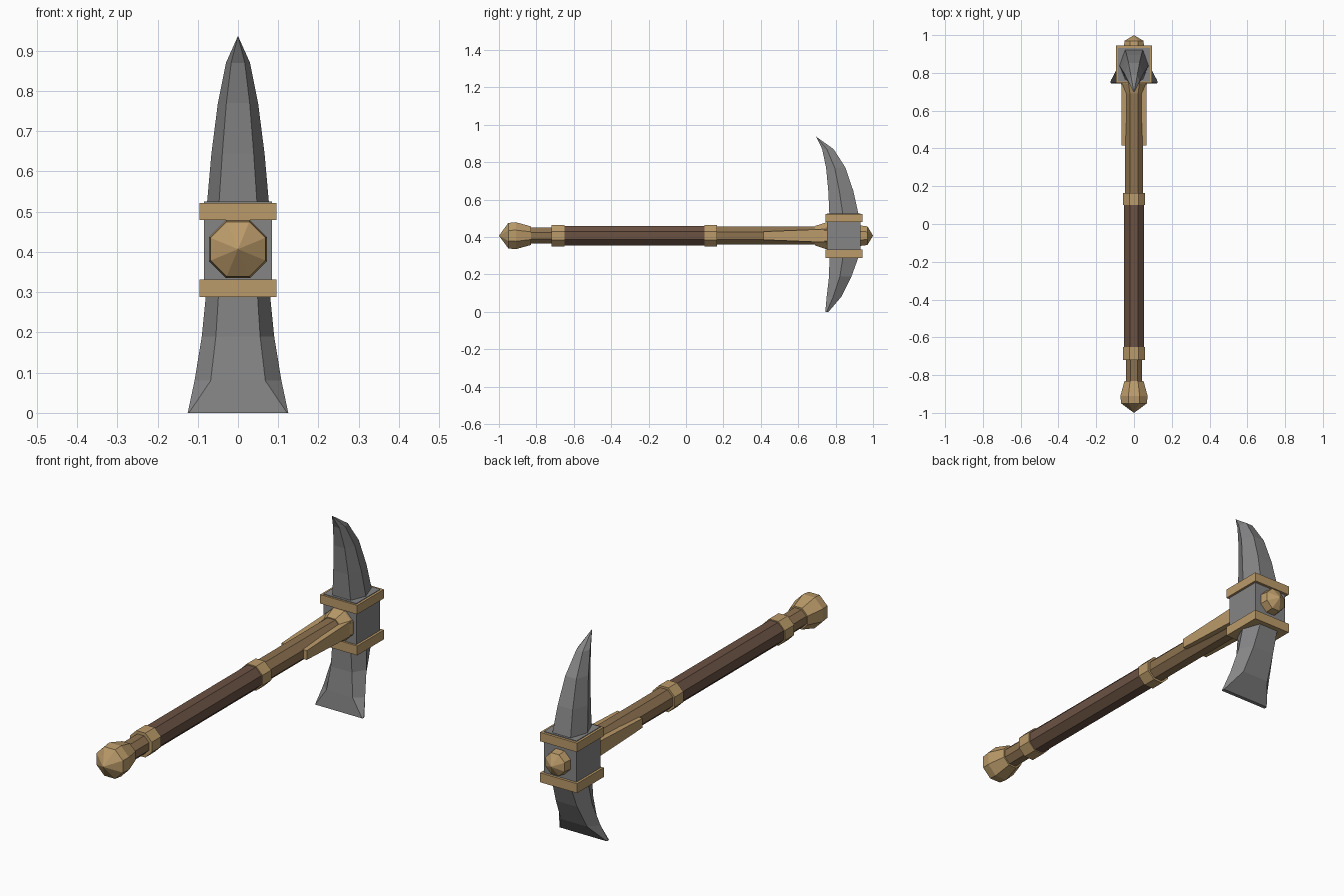
import bpy, bmesh, math
from mathutils import Vector

cube = bpy.data.objects.get("Cube")
if cube:
    bpy.data.objects.remove(cube, do_unlink=True)

AXIS_Z = 0.407


def material(name, rgb):
    m = bpy.data.materials.new(name)
    m.use_nodes = True
    m.diffuse_color = (*rgb, 1)
    bsdf = m.node_tree.nodes["Principled BSDF"]
    bsdf.inputs["Base Color"].default_value = (*rgb, 1)
    bsdf.inputs["Roughness"].default_value = 0.7
    return m


GOLD = material("brass", (0.50, 0.33, 0.145))
STEEL = material("steel", (0.235, 0.235, 0.24))
GRIP = material("dark leather", (0.145, 0.083, 0.055))
WOOD = material("light wood", (0.27, 0.17, 0.08))


def loft(name, rings, mat):
    """Skin equal-length rings of points; a one-point ring makes a tip."""
    bm = bmesh.new()
    loops = [[bm.verts.new(p) for p in ring] for ring in rings]
    for a, b in zip(loops, loops[1:]):
        n = max(len(a), len(b))
        for i in range(n):
            j = (i + 1) % n
            if len(a) == 1:
                bm.faces.new((a[0], b[i], b[j]))
            elif len(b) == 1:
                bm.faces.new((a[i], a[j], b[0]))
            else:
                bm.faces.new((a[i], a[j], b[j], b[i]))
    for end in (loops[0], loops[-1]):
        if len(end) > 2:
            bm.faces.new(end)
    bmesh.ops.recalc_face_normals(bm, faces=bm.faces)
    mesh = bpy.data.meshes.new(name)
    bm.to_mesh(mesh)
    bm.free()
    mesh.materials.append(mat)
    obj = bpy.data.objects.new(name, mesh)
    bpy.context.collection.objects.link(obj)
    return obj


def octagon(y, apothem):
    if apothem == 0:
        return [Vector((0, y, AXIS_Z))]
    r = apothem / math.cos(math.pi / 8)
    angles = [math.pi * (2 * i + 1) / 8 for i in range(8)]
    return [Vector((r * math.cos(a), y, AXIS_Z + r * math.sin(a))) for a in angles]


def turned(name, profile, mat):
    return loft(name, [octagon(y, r) for y, r in profile], mat)


def box(name, x, y0, y1, z0, z1, mat):
    rings = [[(-x, y0, z), (x, y0, z), (x, y1, z), (-x, y1, z)] for z in (z0, z1)]
    return loft(name, rings, mat)


def blade(name, sections, mat):
    """Six-sided sections: z, front y, middle y, back y, front, middle, back half width."""
    rings = []
    for z, yf, ym, yb, f, m, b in sections:
        rings.append([(-f, yf, z), (f, yf, z), (m, ym, z),
                      (b, yb, z), (-b, yb, z), (-m, ym, z)])
    return rings


# Handle, from the pommel to the head
turned("pommel", [(-1, 0), (-0.95, 0.068), (-0.91, 0.072), (-0.83, 0.05)], GOLD)
turned("neck", [(-0.84, 0.043), (-0.71, 0.043)], WOOD)
turned("lower_ring", [(-0.72, 0.057), (-0.65, 0.057)], GOLD)
turned("grip", [(-0.66, 0.052), (0.11, 0.052)], GRIP)
turned("upper_ring", [(0.1, 0.057), (0.165, 0.057)], GOLD)
turned("upper_shaft", [(0.16, 0.048), (0.77, 0.048)], WOOD)
turned("head_collar", [(0.69, 0.052), (0.745, 0.07), (0.765, 0.07)], GOLD)
turned("end_cap", [(0.92, 0.056), (0.97, 0.05), (1.0, 0)], GOLD)

# Side straps running from the head down the shaft
for side, label in ((1, "left"), (-1, "right")):
    rings = []
    for y, h in ((0.415, 0.022), (0.76, 0.036)):
        rings.append([(side * x, y, AXIS_Z + z) for x, z in
                      ((0.04, -h), (0.066, -h), (0.066, h), (0.04, h))])
    loft(label + "_strap", rings, GOLD)

# Head block and its two bands
box("head_block", 0.085, 0.755, 0.932, 0.29, 0.525, STEEL)
box("upper_band", 0.096, 0.746, 0.944, 0.48, 0.522, GOLD)
box("lower_band", 0.096, 0.746, 0.944, 0.288, 0.332, GOLD)

# Curved spike
spike = blade("spike", [
    (0.51, 0.767, 0.84, 0.925, 0.048, 0.078, 0.048),
    (0.645, 0.761, 0.82, 0.895, 0.039, 0.066, 0.039),
    (0.77, 0.749, 0.795, 0.853, 0.029, 0.05, 0.029),
    (0.87, 0.728, 0.753, 0.789, 0.017, 0.03, 0.017)], STEEL)
loft("spike", spike + [[(0, 0.695, 0.937)]], STEEL)

# Flared chisel blade
chisel = blade("chisel_blade", [
    (0.30, 0.767, 0.84, 0.925, 0.048, 0.079, 0.048),
    (0.19, 0.765, 0.823, 0.885, 0.055, 0.09, 0.055),
    (0.08, 0.752, 0.787, 0.83, 0.068, 0.108, 0.068),
    (0.0, 0.745, 0.752, 0.762, 0.122, 0.125, 0.122)], STEEL)
loft("chisel_blade", chisel, STEEL)
